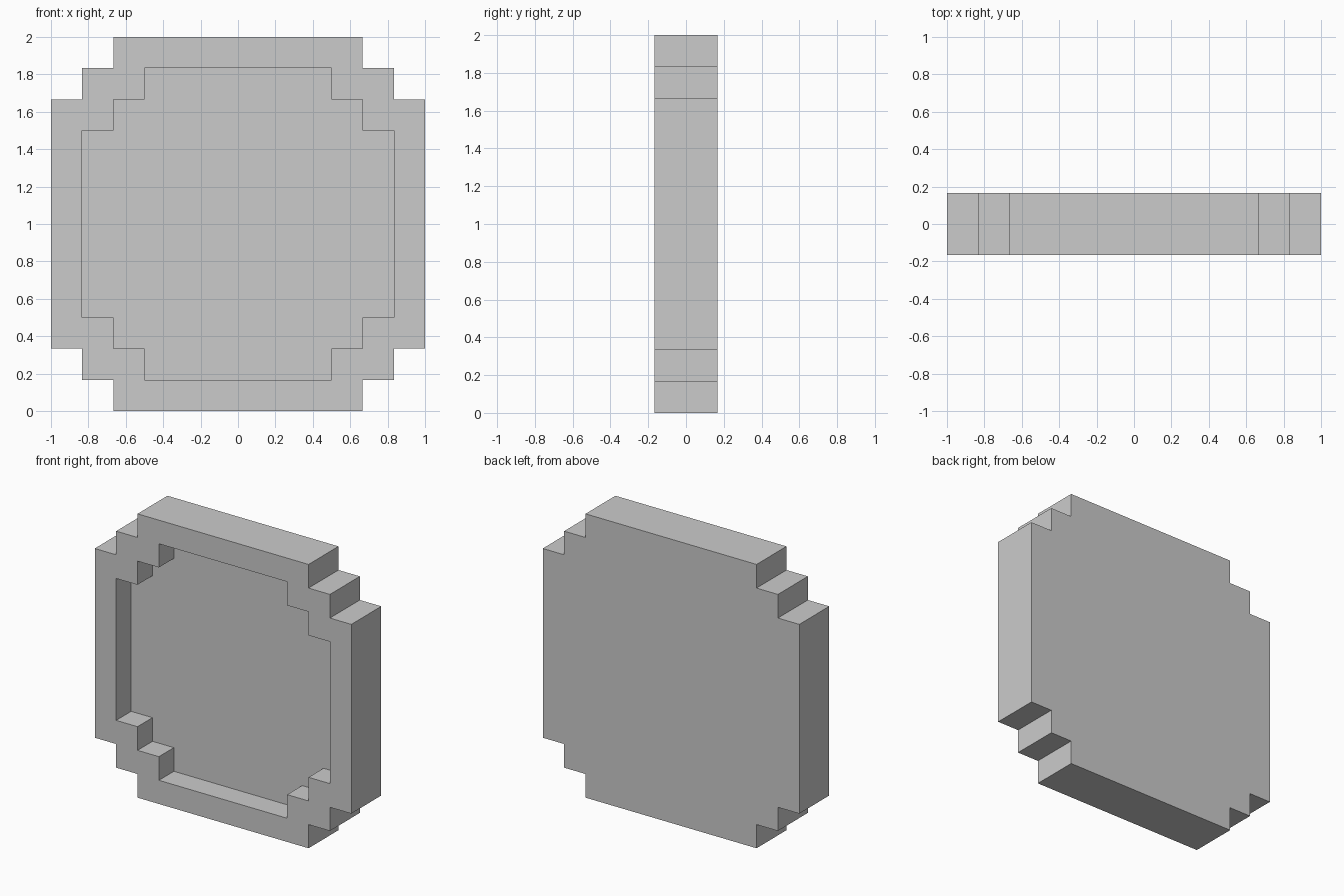
import bpy, bmesh

if "Cube" in bpy.data.objects:
    bpy.data.objects.remove(bpy.data.objects["Cube"])

U = 1 / 6  # one pixel step


def stepped_loop(inset):
    """Stepped round outline in x/z: one quadrant, rotated four times."""
    quad = [(6, 4), (5, 4), (5, 5), (4, 5), (4, 6)]
    pts = []
    for _ in range(4):
        pts.append([((x - inset) * U, (z - inset) * U) for x, z in quad])
    out = []
    for turn, q in enumerate(pts):
        for x, z in q:
            for _ in range(turn):
                x, z = -z, x
            out.append((x, z))
    return out


bm = bmesh.new()


def ring(inset, y):
    return [bm.verts.new((x, y, z + 1)) for x, z in stepped_loop(inset)]


# Back edge, front edge, rim inner edge, recess floor edge
rings = [ring(0, U), ring(0, -U), ring(1, -U), ring(1, 0)]
for a, b in zip(rings, rings[1:]):
    for i in range(len(a)):
        j = (i + 1) % len(a)
        bm.faces.new((a[i], a[j], b[j], b[i]))

# Flat back and recess floor
bm.faces.new(rings[0])
bm.faces.new(rings[-1])
bmesh.ops.recalc_face_normals(bm, faces=bm.faces)

mesh = bpy.data.meshes.new("rimmed_disc")
bm.to_mesh(mesh)
bm.free()
bpy.context.collection.objects.link(bpy.data.objects.new("rimmed_disc", mesh))
